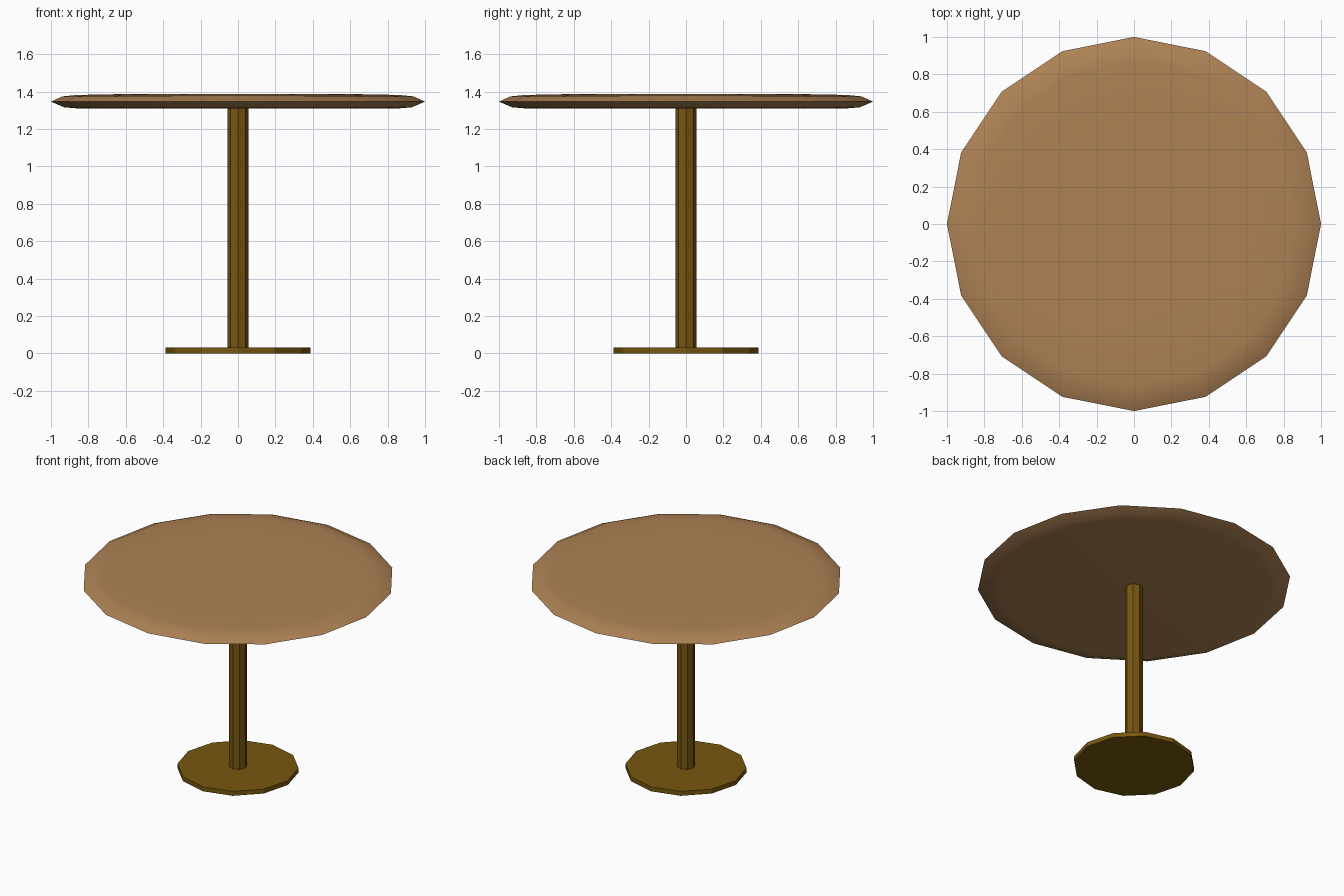
import bpy, bmesh, math

if "Cube" in bpy.data.objects:
    bpy.data.objects.remove(bpy.data.objects["Cube"])


def material(name, rgb):
    m = bpy.data.materials.new(name)
    m.diffuse_color = (*rgb, 1.0)
    m.use_nodes = True
    m.node_tree.nodes["Principled BSDF"].inputs["Base Color"].default_value = m.diffuse_color
    return m


def lathe(name, profile, sides, mat, smooth=False):
    """Solid turned from (radius, z) rings listed bottom to top, capped at both ends."""
    bm = bmesh.new()
    rings = []
    for r, z in profile:
        rings.append([bm.verts.new((r * math.cos(2 * math.pi * i / sides),
                                    r * math.sin(2 * math.pi * i / sides), z))
                      for i in range(sides)])
    for a, b in zip(rings, rings[1:]):
        for i in range(sides):
            j = (i + 1) % sides
            bm.faces.new((a[i], a[j], b[j], b[i]))
    bm.faces.new(rings[0][::-1])
    bm.faces.new(rings[-1])
    bmesh.ops.recalc_face_normals(bm, faces=bm.faces)
    for f in bm.faces:
        f.smooth = smooth
    if smooth:  # keep the outer rim crisp
        for e in bm.edges:
            if len(e.link_faces) == 2 and e.calc_face_angle() > math.radians(35):
                e.smooth = False
    me = bpy.data.meshes.new(name)
    bm.to_mesh(me)
    bm.free()
    me.materials.append(mat)
    ob = bpy.data.objects.new(name, me)
    bpy.context.collection.objects.link(ob)
    return ob


wood = material("light wood", (0.42, 0.222, 0.09))
brass = material("dark brass", (0.185, 0.095, 0.005))

# Round top with a tapered rim
lathe("table_top", [(0.86, 1.31), (0.93, 1.316), (1.0, 1.346),
                    (0.94, 1.374), (0.86, 1.382), (0.65, 1.386)], 16, wood, True)
# Central post
lathe("post", [(0.057, 0.03), (0.057, 1.312)], 8, brass)
# Floor plate
lathe("base_plate", [(0.388, 0.0), (0.388, 0.031)], 12, brass)
